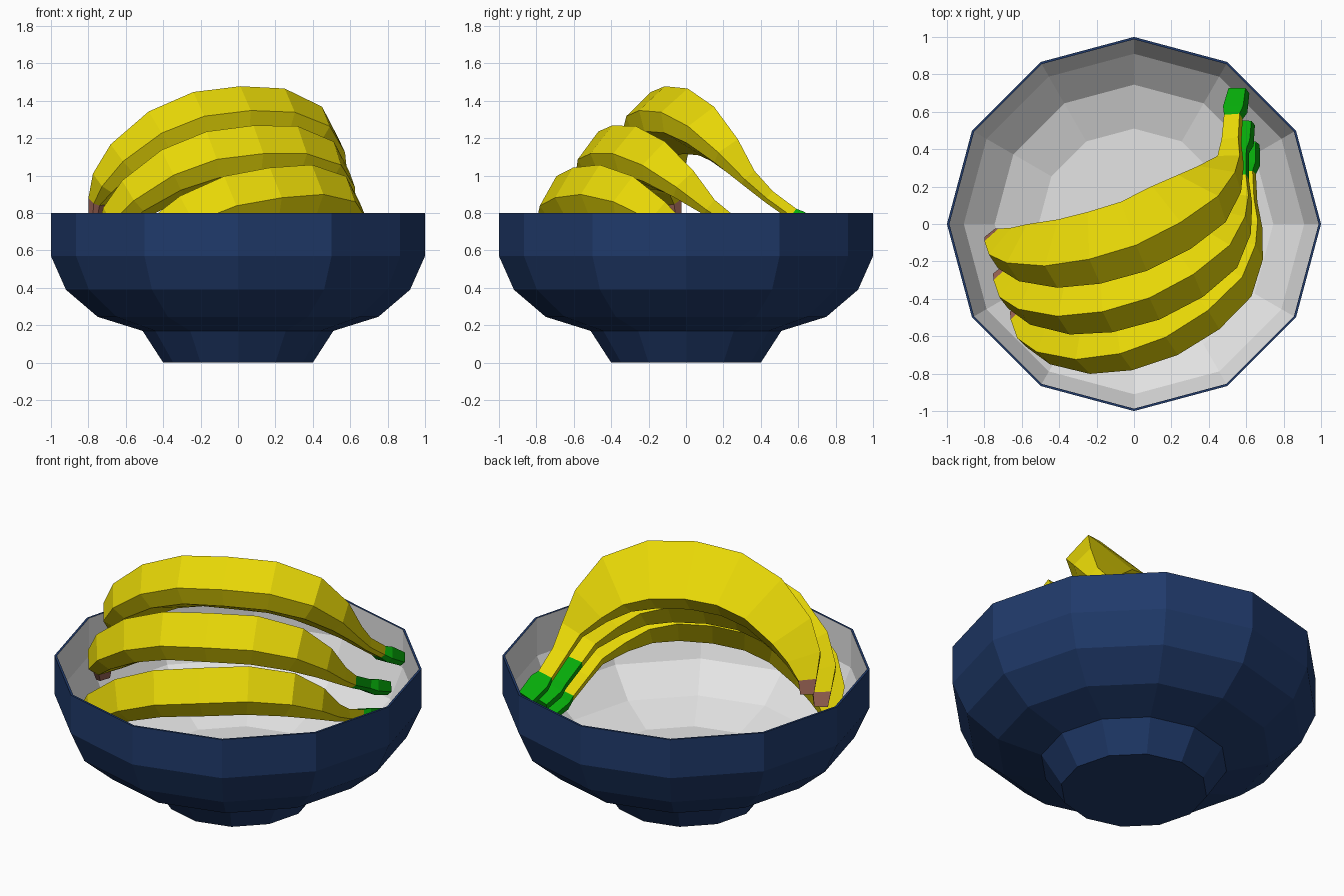
import bpy, bmesh, math
from mathutils import Vector, Matrix

if "Cube" in bpy.data.objects:
    bpy.data.objects.remove(bpy.data.objects["Cube"])


def material(name, rgb):
    m = bpy.data.materials.new(name)
    m.diffuse_color = (*rgb, 1)
    m.use_nodes = True
    m.node_tree.nodes["Principled BSDF"].inputs["Base Color"].default_value = m.diffuse_color
    return m


BLUE = material("navy_glaze", (0.014, 0.042, 0.145))
WHITE = material("white_glaze", (0.78, 0.78, 0.78))
YELLOW = material("banana_yellow", (0.80, 0.68, 0.002))
GREEN = material("stem_green", (0.002, 0.40, 0.003))
BROWN = material("tip_brown", (0.36, 0.14, 0.10))


def loft(name, rings, mats, slots):
    """Skin a list of point rings, cap both ends; slots gives a material per band."""
    bm = bmesh.new()
    rows = [[bm.verts.new(p) for p in ring] for ring in rings]
    n = len(rows[0])
    bm.faces.new(rows[0]).material_index = slots[0]
    bm.faces.new(rows[-1]).material_index = slots[-1]
    for a, b, s in zip(rows, rows[1:], slots):
        for i in range(n):
            j = (i + 1) % n
            bm.faces.new((a[i], a[j], b[j], b[i])).material_index = s
    bmesh.ops.recalc_face_normals(bm, faces=bm.faces)
    me = bpy.data.meshes.new(name)
    bm.to_mesh(me)
    bm.free()
    for m in mats:
        me.materials.append(m)
    ob = bpy.data.objects.new(name, me)
    bpy.context.collection.objects.link(ob)
    return ob


# Bowl: twelve-sided shell, blue outside and rim, white inside
outer = [(0.40, 0), (0.51, 0.17), (0.75, 0.245), (0.92, 0.39), (1, 0.57), (1, 0.80)]
inner = [(0.987, 0.80), (0.987, 0.575), (0.91, 0.40), (0.745, 0.255), (0.51, 0.18)]
rings = [[(r * math.cos(k * math.pi / 6), r * math.sin(k * math.pi / 6), z)
          for k in range(12)] for r, z in outer + inner]
loft("bowl", rings, [BLUE, WHITE], [0] * 6 + [1] * 4)

# Banana centre line from brown tip to green stem: x, y, z, radius
PATH = [
    (-0.755, -0.065, 0.79, 0.045), (-0.745, -0.08, 0.86, 0.06),
    (-0.685, -0.13, 0.95, 0.115), (-0.585, -0.155, 1.06, 0.155),
    (-0.40, -0.16, 1.19, 0.185), (-0.21, -0.13, 1.26, 0.20),
    (0.00, -0.07, 1.28, 0.205), (0.20, 0.03, 1.27, 0.205),
    (0.36, 0.13, 1.21, 0.185), (0.455, 0.235, 1.10, 0.135),
    (0.515, 0.335, 0.98, 0.075), (0.52, 0.44, 0.885, 0.055),
    (0.53, 0.57, 0.79, 0.052), (0.54, 0.61, 0.76, 0.068),
    (0.56, 0.71, 0.70, 0.058)]
# Five-sided cross-section with a broad back face: angle, radius factor
SECTION = [(-114, 0.99), (-56, 1.0), (-22, 0.83), (74, 0.85), (133, 1.0)]


def frame(tip, stem, mid):
    """Placement from the tip, the stem end and the centre of the bend."""
    tip, stem, mid = Vector(tip), Vector(stem), Vector(mid)
    chord = stem - tip
    x = chord.normalized()
    y = x.cross(mid - tip).normalized()
    m = Matrix((x, y, x.cross(y))).transposed().to_4x4()
    return Matrix.Translation(tip) @ m @ Matrix.Scale(chord.length, 4)


REF = frame(PATH[0][:3], PATH[-1][:3], PATH[6][:3])


def banana(name, place, green_bands):
    pts = [Vector(p[:3]) for p in PATH]
    normal = REF.to_3x3().col[1].normalized()
    rings = []
    for i, p in enumerate(pts):
        t = (pts[min(i + 1, len(pts) - 1)] - pts[max(i - 1, 0)]).normalized()
        side = (normal - t * normal.dot(t)).normalized()
        up = t.cross(side)
        rings.append([place @ (p + PATH[i][3] * f * (side * math.cos(math.radians(a))
                                                     + up * math.sin(math.radians(a))))
                      for a, f in SECTION])
    slots = [1] + [0] * (13 - green_bands) + [2] * green_bands
    return loft(name, rings, [YELLOW, BROWN, GREEN], slots)


# Three matching bananas fanned toward the front
banana("banana_back", Matrix(), 2)
for name, green, tip, stem, mid in [
        ("banana_middle", 3, (-0.71, -0.26, 0.625), (0.59, 0.54, 0.60), (0.02, -0.35, 1.08)),
        ("banana_front", 2, (-0.62, -0.46, 0.40), (0.615, 0.43, 0.49), (0.0, -0.53, 0.79))]:
    banana(name, frame(tip, stem, mid) @ REF.inverted(), green)
